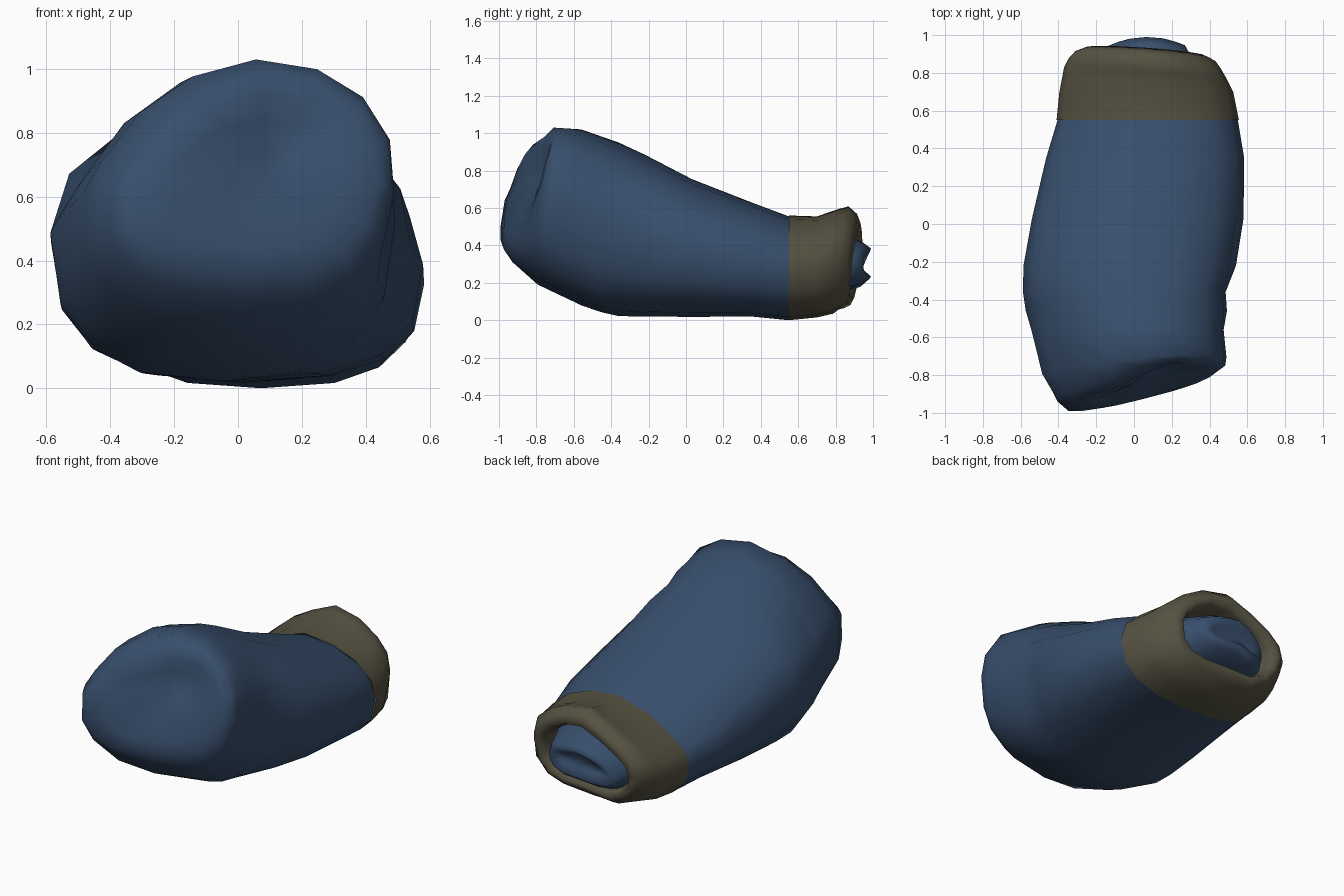
import bpy, bmesh, math

if "Cube" in bpy.data.objects:
    bpy.data.objects.remove(bpy.data.objects["Cube"])

SIDES = 16


def material(name, rgb):
    m = bpy.data.materials.new(name)
    m.diffuse_color = (*rgb, 1)
    m.use_nodes = True
    m.node_tree.nodes["Principled BSDF"].inputs["Base Color"].default_value = m.diffuse_color
    return m


blue = material("blue cloth", (0.039, 0.077, 0.150))
brown = material("olive brown band", (0.092, 0.083, 0.054))


def ring_points(y, xl, xr, zb, zt, tx=0, tz=0):
    """Rounded section, boxier at the bottom, tilted by tx and tz."""
    cx, cz = (xl + xr) / 2, (zb + zt) / 2
    pts = []
    for i in range(SIDES):
        a = 2 * math.pi * i / SIDES
        c, s = math.cos(a), math.sin(a)
        e = 2 / (2.1 if s > 0 else 2.6)
        dx = math.copysign(abs(c) ** e, c) * (xr - xl) / 2
        dz = math.copysign(abs(s) ** e, s) * (zt - zb) / 2
        pts.append((cx + dx, y + tx * dx + tz * dz, cz + dz))
    return pts


def loft(name, rings, mat, cap_start=False, cap_end=False, shape=None):
    bm = bmesh.new()
    loops = [[bm.verts.new(p) for p in ring_points(*r)] for r in rings]
    for a, b in zip(loops, loops[1:]):
        for i in range(SIDES):
            j = (i + 1) % SIDES
            bm.faces.new((a[i], a[j], b[j], b[i]))
    for use, loop in ((cap_start, loops[0]), (cap_end, loops[-1])):
        if use:
            f = bm.faces.new(loop)
            bmesh.ops.poke(bm, faces=[f])
    if shape:
        for v in bm.verts:
            shape(v.co)
    bmesh.ops.recalc_face_normals(bm, faces=bm.faces)
    me = bpy.data.meshes.new(name)
    bm.to_mesh(me)
    bm.free()
    me.materials.append(mat)
    for p in me.polygons:
        p.use_smooth = True
    ob = bpy.data.objects.new(name, me)
    bpy.context.collection.objects.link(ob)
    return ob


def sag_left(co):
    # The upper left of the narrow end hangs lower than the right
    k = min(1, max(0, (co.y - 0.1) / 0.4))
    if co.z > 0.25 and co.x < 0:
        co.z += 0.3 * k * co.x * (co.z - 0.25) / 0.3


def slump(co):
    # Upper front leans right; pucker in the front end near its top
    front = min(1, max(0, (0.0 - co.y) / 0.4))
    if co.z > 0.5:
        co.x += 0.13 * (co.z - 0.5) * front
    if co.z > 0.7 and co.x < 0:
        co.z += 0.16 * co.x * front
    if co.y < -0.7:
        d = math.hypot(co.x - 0.17, co.z - 0.84)
        co.y += 0.09 * max(0, 1 - d / 0.22)
    sag_left(co)


def ragged(co):
    # Crumpled lip of the tucked-in cloth
    if co.y > 0.85:
        co.y -= 1.1 * (co.x - 0.07) ** 2
        co.z += 0.015 * math.sin(co.x * 15 + 1) + 0.12 * (co.x - 0.07)


def rim(co):
    # Uneven open edge, further back on the left
    if co.y > 0.8:
        co.y -= 0.07 * (co.x - 0.06)
        co.z += 0.012 * math.sin(co.x * 14)
    sag_left(co)


# Main stuffed body, front end cap to band
loft("body", [
    (-0.85, -0.04, 0.16, 0.56, 0.74, 0.26, 0.26),
    (-0.88, -0.24, 0.32, 0.45, 0.84, 0.26, 0.25),
    (-0.875, -0.37, 0.42, 0.36, 0.92, 0.24, 0.20),
    (-0.835, -0.43, 0.465, 0.29, 0.98, 0.19, 0.16),
    (-0.75, -0.50, 0.475, 0.19, 1.03, 0.09, 0.10),
    (-0.56, -0.55, 0.468, 0.08, 1.02),
    (-0.46, -0.575, 0.49, 0.045, 0.985),
    (-0.36, -0.588, 0.485, 0.022, 0.95),
    (-0.22, -0.585, 0.54, 0.02, 0.885),
    (0.03, -0.54, 0.58, 0.018, 0.755),
    (0.35, -0.465, 0.583, 0.02, 0.63),
    (0.55, -0.405, 0.55, 0.0, 0.555)],
    blue, cap_start=True, shape=slump)

# Band around the narrow end, rolled inwards at the opening
loft("end_band", [
    (0.55, -0.41, 0.555, 0.0, 0.56),
    (0.70, -0.395, 0.525, 0.015, 0.555),
    (0.80, -0.37, 0.49, 0.035, 0.585, 0, 0.05),
    (0.85, -0.345, 0.46, 0.06, 0.60, 0, 0.07),
    (0.89, -0.31, 0.43, 0.08, 0.56, 0, 0.10),
    (0.91, -0.265, 0.385, 0.12, 0.51, 0, 0.12),
    (0.86, -0.235, 0.36, 0.14, 0.485, 0, 0.1),
    (0.76, -0.22, 0.35, 0.15, 0.47)],
    brown, shape=rim)

# Cloth tucked inside the opening
loft("inner_cloth", [
    (0.76, -0.23, 0.36, 0.14, 0.47),
    (0.87, -0.21, 0.33, 0.16, 0.44),
    (0.95, -0.18, 0.30, 0.185, 0.40),
    (0.99, -0.14, 0.27, 0.22, 0.37),
    (0.95, -0.08, 0.21, 0.255, 0.34)],
    blue, cap_end=True, shape=ragged)
